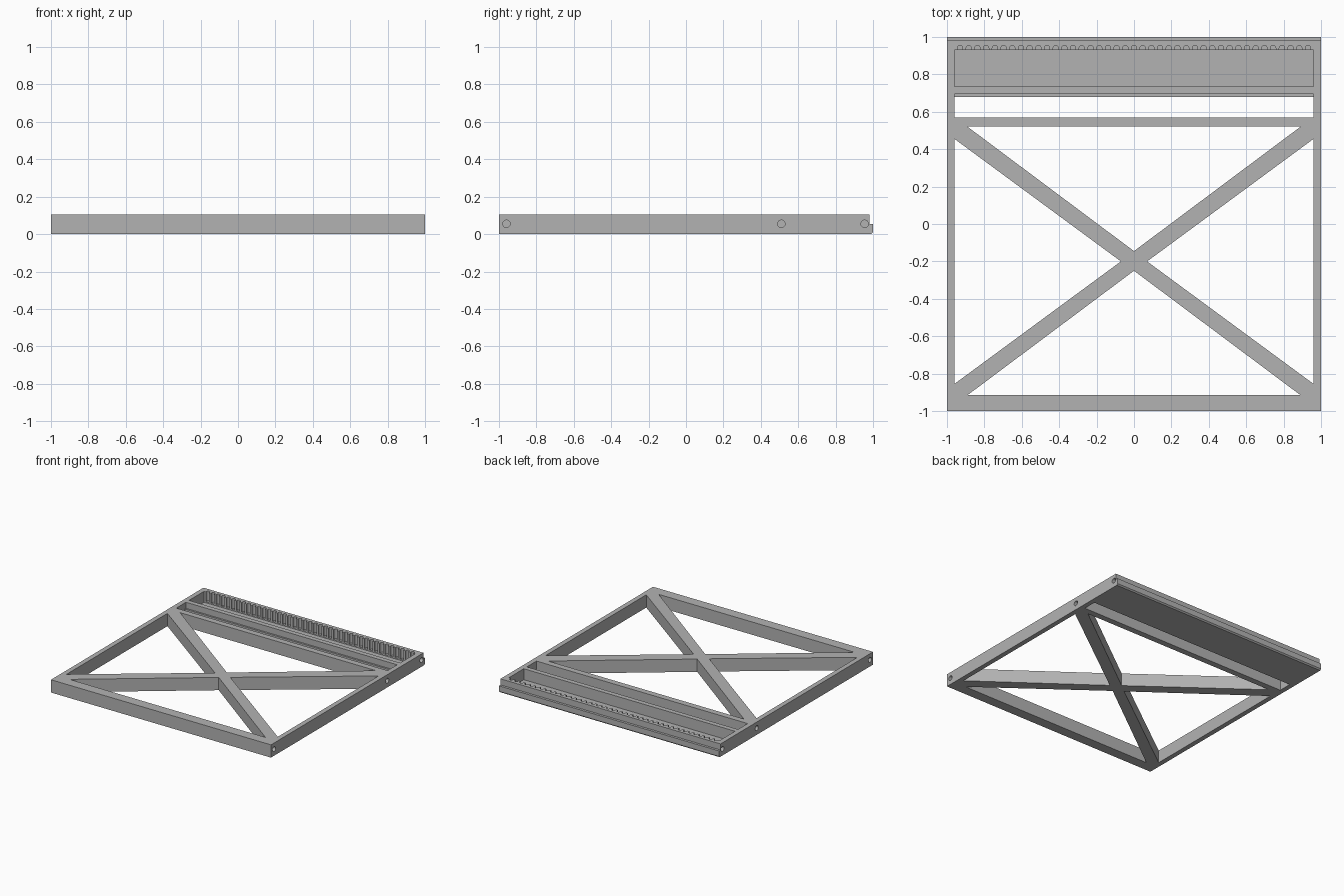
import bpy, bmesh, math
from mathutils import Vector

HEIGHT = 0.105
INNER = 0.96

if "Cube" in bpy.data.objects:
    bpy.data.objects.remove(bpy.data.objects["Cube"])

grey = bpy.data.materials.new("plain grey")
grey.use_nodes = True
colour = (0.45, 0.45, 0.45, 1)
grey.diffuse_color = colour
grey.node_tree.nodes["Principled BSDF"].inputs["Base Color"].default_value = colour


def prism(bm, points, axis, start, end):
    """Extrude a closed outline along z (xy points) or x (yz points)."""
    def place(a, b):
        return (a, b, start) if axis == "z" else (start, a, b)
    face = bm.faces.new([bm.verts.new(place(a, b)) for a, b in points])
    shift = Vector((0, 0, end - start)) if axis == "z" else Vector((end - start, 0, 0))
    moved = bmesh.ops.extrude_face_region(bm, geom=[face])["geom"]
    bmesh.ops.translate(bm, vec=shift, verts=[v for v in moved if isinstance(v, bmesh.types.BMVert)])


def arc(cx, cy, radius, sweep, count):
    return [(cx + radius * math.cos(sweep * i / count),
             cy + radius * math.sin(sweep * i / count)) for i in range(count + 1)]


def make_object(name, bm):
    bmesh.ops.recalc_face_normals(bm, faces=bm.faces)
    mesh = bpy.data.meshes.new(name)
    bm.to_mesh(mesh)
    bm.free()
    mesh.materials.append(grey)
    obj = bpy.data.objects.new(name, mesh)
    bpy.context.collection.objects.link(obj)
    return obj


def cut(target, cutter):
    mod = target.modifiers.new("cut", "BOOLEAN")
    mod.operation = "DIFFERENCE"
    mod.solver = "EXACT"
    mod.object = cutter
    bpy.context.view_layer.objects.active = target
    bpy.ops.object.modifier_apply(modifier=mod.name)
    bpy.data.objects.remove(cutter)


# Slab with a stepped lip along the back
bm = bmesh.new()
prism(bm, [(-1, 0), (0.99, 0), (1, 0.01), (1, 0.055), (0.98, 0.055), (0.98, HEIGHT), (-1, HEIGHT)],
      "x", -1, 1)
frame = make_object("braced_frame", bm)

# Triangular windows that leave the crossed braces
bm = bmesh.new()
prism(bm, [(0, -0.145), (0.89, 0.52), (-0.89, 0.52)], "z", -0.1, 0.2)
prism(bm, [(0, -0.25), (0.89, -0.915), (-0.89, -0.915)], "z", -0.1, 0.2)
for side in (-1, 1):
    prism(bm, [(side * 0.07, -0.2), (side * INNER, 0.455), (side * INNER, -0.855)], "z", -0.1, 0.2)

# Narrow through slot with a ledge, and the tray pocket
prism(bm, [(0.57, -0.1), (0.68, -0.1), (0.68, 0.055), (0.695, 0.055), (0.695, 0.2), (0.57, 0.2)],
      "x", -INNER, INNER)
prism(bm, [(0.735, 0.015), (0.93, 0.015), (0.93, 0.2), (0.735, 0.2)], "x", -INNER, INNER)

# Peg holes in both side rails
for side in (-1, 1):
    for y in (-0.96, 0.51, 0.955):
        prism(bm, arc(y, 0.055, 0.02, 2 * math.pi, 20)[:-1], "x", side * 0.965, side * 1.1)
cut(frame, make_object("pocket_cutter", bm))

# Row of rounded notches in the back wall of the tray
bm = bmesh.new()
COUNT = 41
for i in range(COUNT):
    x = -0.93 + 1.86 * i / (COUNT - 1)
    prism(bm, [(x - 0.014, 0.91), (x + 0.014, 0.91)] + arc(x, 0.941, 0.014, math.pi, 8), "z", 0.025, 0.2)
cut(frame, make_object("notch_cutter", bm))
